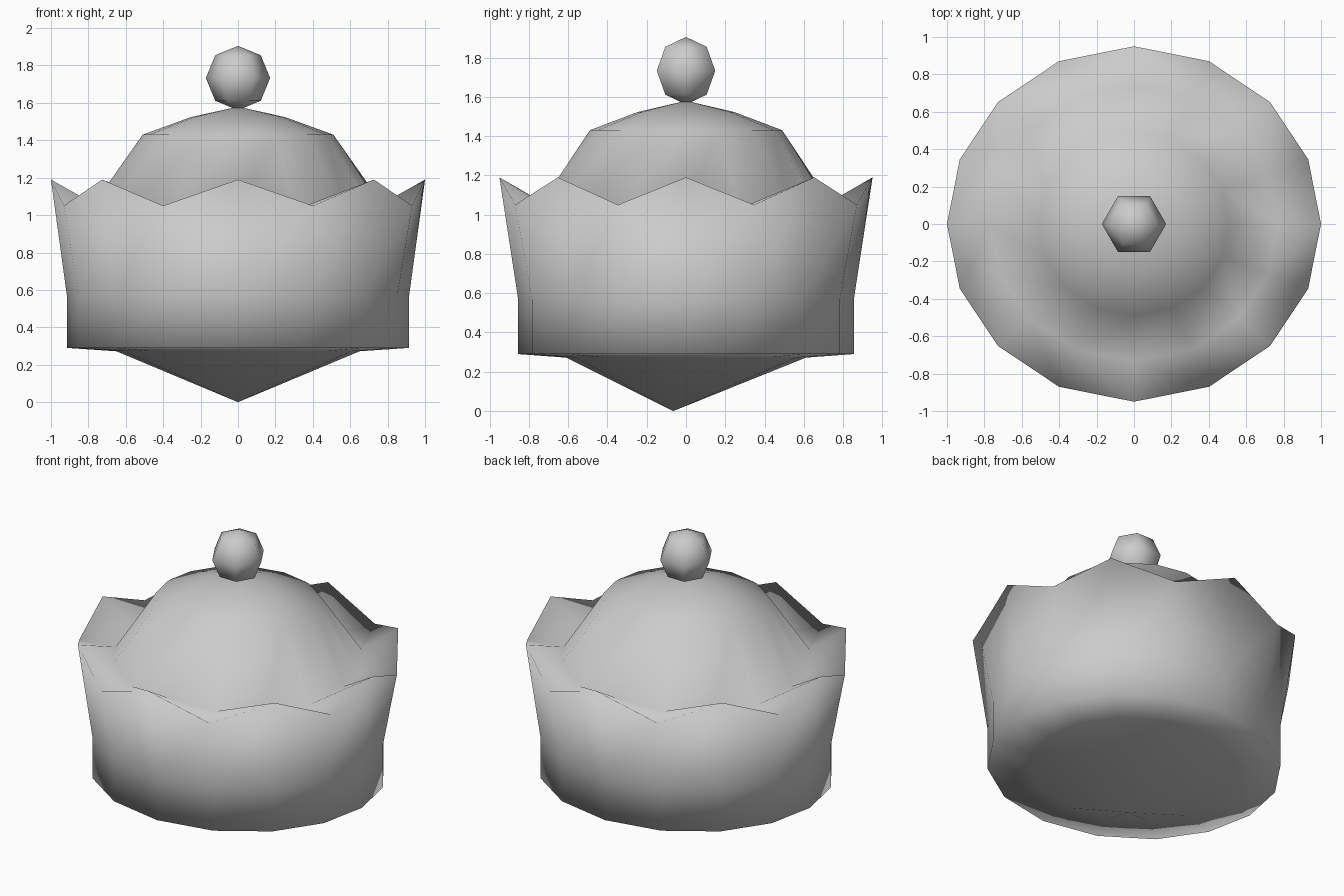
import bpy, bmesh
from math import sin, cos, pi, radians

if "Cube" in bpy.data.objects:
    bpy.data.objects.remove(bpy.data.objects["Cube"])

SEGMENTS = 16

# (x radius, y radius, height at points, height at notches), bottom to top
RINGS = [
    (0.65, 0.61, 0.272, 0.272),   # underside
    (0.915, 0.855, 0.29, 0.29),   # bottom rim
    (0.915, 0.855, 0.57, 0.57),   # waist of band
    (1.00, 0.95, 1.19, 1.05),     # zigzag edge
    (0.77, 0.735, 1.06, 1.03),    # gutter where the dome starts
    (0.51, 0.49, 1.43, 1.43),     # dome shoulder
    (0.255, 0.245, 1.523, 1.523), # dome top
]
GUTTER = 3


def ring_verts(bm, rx, ry, z_point, z_notch):
    verts = []
    for i in range(SEGMENTS):
        a = 2 * pi * i / SEGMENTS
        a -= radians(1.6) * sin(2 * a)
        z = z_notch if i % 2 else z_point
        verts.append(bm.verts.new((rx * cos(a), ry * sin(a), z)))
    return verts


def finish(bm, name):
    bmesh.ops.recalc_face_normals(bm, faces=bm.faces[:])
    for f in bm.faces:
        f.smooth = True
    mesh = bpy.data.meshes.new(name)
    bm.to_mesh(mesh)
    bm.free()
    obj = bpy.data.objects.new(name, mesh)
    bpy.context.collection.objects.link(obj)
    return obj


# Crown: band, zigzag edge, dome and pointed underside in one skin
bm = bmesh.new()
rings = [ring_verts(bm, *r) for r in RINGS]
for k, (lo, hi) in enumerate(zip(rings, rings[1:])):
    for i in range(SEGMENTS):
        j = (i + 1) % SEGMENTS
        if k == GUTTER:
            bm.faces.new((lo[i], lo[j], hi[i]))
            bm.faces.new((lo[j], hi[j], hi[i]))
        else:
            bm.faces.new((lo[i], lo[j], hi[j], hi[i]))
bottom_tip = bm.verts.new((0, -0.065, 0))
dome_tip = bm.verts.new((0, 0, 1.58))
for ring, tip in ((rings[0], bottom_tip), (rings[-1], dome_tip)):
    for i in range(SEGMENTS):
        bm.faces.new((ring[i], ring[(i + 1) % SEGMENTS], tip))
finish(bm, "crown_cap")

# Ball on top
bm = bmesh.new()
bmesh.ops.create_uvsphere(bm, u_segments=6, v_segments=4, radius=0.172)
ball = finish(bm, "top_ball")
ball.location = (0, 0, 1.733)
ball.rotation_euler.z = pi / 6
